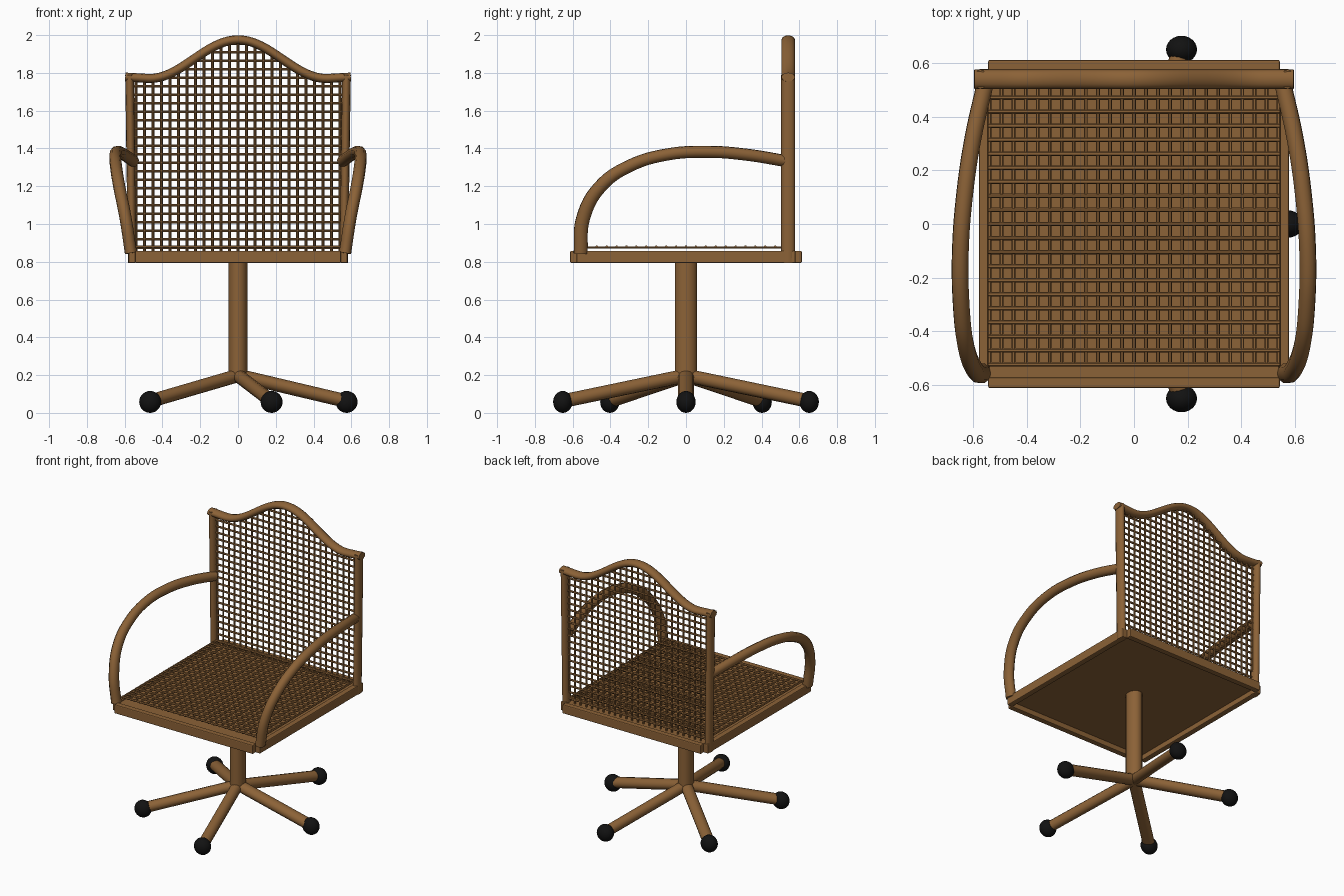
import bpy
import math

cube = bpy.data.objects.get("Cube")
if cube:
    bpy.data.objects.remove(cube, do_unlink=True)


def material(name, color, rough):
    m = bpy.data.materials.new(name)
    m.use_nodes = True
    m.diffuse_color = color
    bsdf = m.node_tree.nodes["Principled BSDF"]
    bsdf.inputs["Base Color"].default_value = color
    bsdf.inputs["Roughness"].default_value = rough
    return m


RATTAN = material("rattan_brown", (0.26, 0.122, 0.038, 1), 0.6)
BLACK = material("caster_black", (0.006, 0.006, 0.006, 1), 0.5)


def activate(obj):
    bpy.ops.object.select_all(action='DESELECT')
    obj.select_set(True)
    bpy.context.view_layer.objects.active = obj


def tubes(name, paths, radius, stretch=1.0, sides=2, smooth_path=False):
    """Round tubes along paths; stretch widens the section along y."""
    curve = bpy.data.curves.new(name, 'CURVE')
    curve.dimensions = '3D'
    curve.bevel_depth = radius
    curve.bevel_resolution = sides
    curve.use_fill_caps = True
    curve.resolution_u = 6
    for path in paths:
        kind = 'BEZIER' if smooth_path else 'POLY'
        spline = curve.splines.new(kind)
        points = spline.bezier_points if smooth_path else spline.points
        points.add(len(path) - 1)
        for point, (x, y, z) in zip(points, path):
            if smooth_path:
                point.co = (x, y / stretch, z)
                point.handle_left_type = point.handle_right_type = 'AUTO'
            else:
                point.co = (x, y / stretch, z, 1)
    obj = bpy.data.objects.new(name, curve)
    bpy.context.collection.objects.link(obj)
    obj.scale.y = stretch
    activate(obj)
    bpy.ops.object.convert(target='MESH')
    obj = bpy.context.object
    bpy.ops.object.transform_apply(location=False, rotation=False, scale=True)
    obj.data.materials.clear()
    obj.data.materials.append(RATTAN)
    bpy.ops.object.shade_smooth_by_angle(angle=math.radians(50))
    return obj


def box(name, center, size, bevel=0.006):
    bpy.ops.mesh.primitive_cube_add(size=1, location=center)
    obj = bpy.context.object
    obj.name = name
    obj.scale = size
    bpy.ops.object.transform_apply(location=False, rotation=False, scale=True)
    obj.data.materials.append(RATTAN)
    mod = obj.modifiers.new("soft_edges", 'BEVEL')
    mod.width = bevel
    mod.segments = 2
    return obj


def spread(start, end, count):
    return [start + (end - start) * i / (count - 1) for i in range(count)]


# Crest line of the backrest: level shoulders with a raised middle
SHOULDER, RISE, HALF = 1.77, 0.205, 0.47
BACK_Y = 0.541


def crest(x):
    if abs(x) >= HALF:
        return SHOULDER + 0.06 * (abs(x) - HALF)
    return SHOULDER + RISE * math.cos(math.pi / 2 * x / HALF) ** 2


def crest_reach(z):
    if z <= SHOULDER:
        return 0.56
    return HALF * 2 / math.pi * math.acos(math.sqrt((z - SHOULDER) / RISE))


# Seat frame and panel
for name, side in (("front", -1), ("back", 1)):
    box(f"seat_{name}_rail", (0, side * 0.593, 0.826), (1.09, 0.04, 0.064))
for name, side in (("left", 1), ("right", -1)):
    box(f"seat_{name}_rail", (side * 0.56, 0, 0.826), (0.04, 1.16, 0.064))
box("seat_panel", (0, 0, 0.84), (1.1, 1.16, 0.02), 0.002)

# Seat weave
tubes("seat_weave_lengthwise",
      [[(x, -0.53, 0.876), (x, 0.53, 0.876)] for x in spread(-0.54, 0.54, 25)],
      0.007, sides=1)
tubes("seat_weave_crosswise",
      [[(-0.545, y, 0.879), (0.545, y, 0.879)] for y in spread(-0.525, 0.525, 21)],
      0.007, 1.19, sides=1)

# Backrest frame
tubes("backrest_crest", [[(x, BACK_Y, crest(x)) for x in spread(-0.597, 0.597, 49)]],
      0.024, 1.5, sides=4)
for name, side in (("left", 1), ("right", -1)):
    tubes(f"backrest_{name}_post",
          [[(side * 0.56, BACK_Y, 0.795), (side * 0.574, BACK_Y, 1.79)]],
          0.023, 1.6, sides=4)

# Backrest weave, trimmed to the crest
tubes("backrest_weave_upright",
      [[(x, BACK_Y, 0.85), (x, BACK_Y, crest(x))] for x in spread(-0.54, 0.54, 25)],
      0.007, sides=1)
rows = [0.875 + 0.045 * i for i in range(25)]
tubes("backrest_weave_level",
      [[(-crest_reach(z), BACK_Y, z), (crest_reach(z), BACK_Y, z)]
       for z in rows if z < SHOULDER + RISE - 0.01],
      0.007, sides=1)

# Bowed armrests
ARM = [(0.567, -0.558, 0.845), (0.595, -0.545, 1.03), (0.629, -0.452, 1.2),
       (0.646, -0.3, 1.307), (0.649, -0.1, 1.368), (0.632, 0.12, 1.382),
       (0.602, 0.32, 1.367), (0.555, 0.53, 1.333)]
for name, side in (("left", 1), ("right", -1)):
    tubes(f"{name}_armrest", [[(side * x, y, z) for x, y, z in ARM]],
          0.032, 1.19, sides=3, smooth_path=True)

# Pedestal column
tubes("column", [[(0, 0, 0.19), (0, 0, 0.835)]], 0.05, 1.19, sides=6)

# Five-spoke base with ball casters
for i in range(5):
    angle = math.tau * i / 5
    x, y = 0.575 * math.cos(angle), 0.686 * math.sin(angle)
    tubes(f"base_leg_{i + 1}", [[(0, 0, 0.198), (x, y, 0.062)]], 0.036, 1.19, sides=4)
    bpy.ops.mesh.primitive_uv_sphere_add(segments=24, ring_count=14, radius=0.058,
                                         location=(x, y, 0.058))
    caster = bpy.context.object
    caster.name = f"caster_{i + 1}"
    caster.scale.y = 0.88
    caster.data.materials.append(BLACK)
    bpy.ops.object.shade_smooth()
